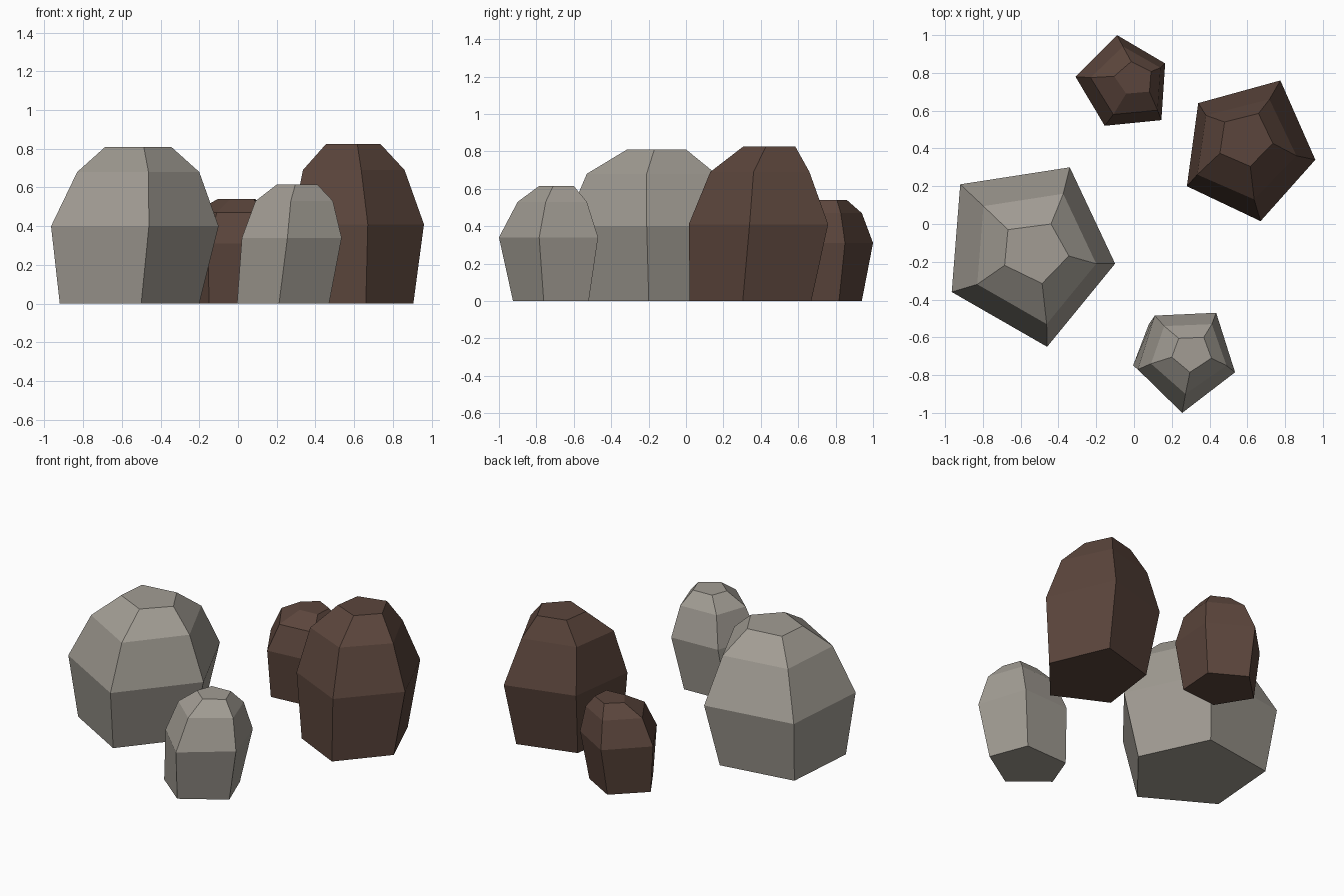
import bpy
import bmesh

cube = bpy.data.objects.get("Cube")
if cube:
    bpy.data.objects.remove(cube, do_unlink=True)


def make_material(name, color):
    mat = bpy.data.materials.new(name)
    mat.use_nodes = True
    mat.diffuse_color = color
    shader = next(n for n in mat.node_tree.nodes if n.type == 'BSDF_PRINCIPLED')
    shader.inputs["Base Color"].default_value = color
    shader.inputs["Roughness"].default_value = 0.9
    return mat


grey_stone = make_material("grey stone", (0.36, 0.335, 0.295, 1))
brown_stone = make_material("brown stone", (0.105, 0.06, 0.045, 1))


def make_rock(name, mat, outline, levels):
    """Loft a five-sided outline through levels of (height, x range, y range)."""
    xs, ys = zip(*outline)
    left, front = min(xs), min(ys)
    width, depth = max(xs) - left, max(ys) - front

    bm = bmesh.new()
    rings = []
    for z, (x0, x1), (y0, y1) in levels:
        rings.append([bm.verts.new((x0 + (x1 - x0) * (x - left) / width,
                                    y0 + (y1 - y0) * (y - front) / depth,
                                    z)) for x, y in outline])

    # Side bands between neighbouring rings, then the two end caps
    count = len(outline)
    for low, high in zip(rings, rings[1:]):
        for i in range(count):
            j = (i + 1) % count
            bm.faces.new((low[i], low[j], high[j], high[i]))
    bm.faces.new(rings[0])
    bm.faces.new(rings[-1])
    bmesh.ops.recalc_face_normals(bm, faces=bm.faces)

    mesh = bpy.data.meshes.new(name)
    bm.to_mesh(mesh)
    bm.free()
    mesh.materials.append(mat)
    rock = bpy.data.objects.new(name, mesh)
    bpy.context.collection.objects.link(rock)
    return rock


# Large grey boulder on the right-hand side
make_rock("large_grey_rock", grey_stone,
          [(-.92, .21), (-.34, .30), (-.10, -.21), (-.46, -.65), (-.965, -.36)],
          [(0, (-.92, -.20), (-.565, .225)),
           (.40, (-.965, -.10), (-.65, .30)),
           (.68, (-.83, -.20), (-.53, .16)),
           (.81, (-.685, -.345), (-.315, 0))])

# Small grey rock at the front
make_rock("small_grey_rock", grey_stone,
          [(.11, -.485), (.435, -.47), (.535, -.785), (.255, -1), (.02, -.77)],
          [(0, (-.005, .47), (-.925, -.52)),
           (.34, (.02, .535), (-1, -.47)),
           (.53, (.09, .49), (-.90, -.53)),
           (.615, (.20, .41), (-.785, -.6))])

# Large brown boulder on the left-hand side
make_rock("large_brown_rock", brown_stone,
          [(.34, .64), (.775, .76), (.96, .34), (.67, .015), (.28, .20)],
          [(0, (.33, .905), (.02, .67)),
           (.41, (.28, .96), (.015, .76)),
           (.69, (.335, .86), (.13, .66)),
           (.825, (.455, .735), (.305, .585))])

# Small brown rock at the back
make_rock("small_brown_rock", brown_stone,
          [(-.31, .78), (-.09, 1), (.165, .85), (.145, .55), (-.155, .52)],
          [(0, (-.28, .12), (.55, .94)),
           (.31, (-.31, .165), (.52, 1)),
           (.47, (-.23, .14), (.58, .94)),
           (.54, (-.105, .09), (.69, .86))])
